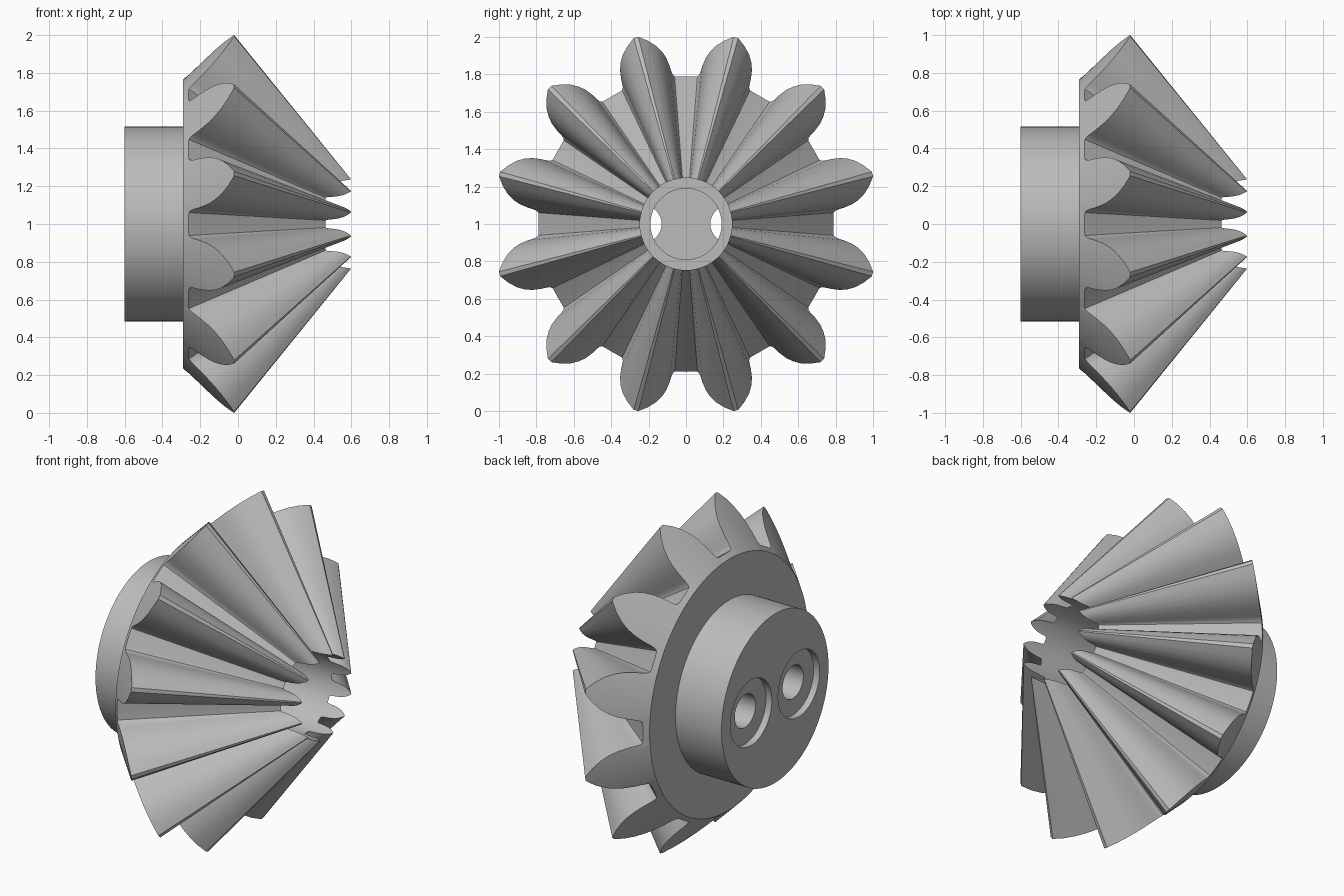
import bpy
import bmesh
from math import sin, cos, radians

cube = bpy.data.objects.get("Cube")
if cube:
    bpy.data.objects.remove(cube)

TEETH = 12
PITCH = 360 / TEETH
APEX = 0.79          # x where all tooth lines converge
TIP_X, TIP_R = -0.02, 1.032
BORE_R = 0.246

steel = bpy.data.materials.new("grey_steel")
steel.use_nodes = True
steel.diffuse_color = (0.5, 0.5, 0.5, 1)
steel.node_tree.nodes["Principled BSDF"].inputs["Base Color"].default_value = (0.5, 0.5, 0.5, 1)


def loft(name, rings, centre=(0, 0, 0)):
    """Closed solid along x from rings of (x, radius, angle) points."""
    bm = bmesh.new()
    loops = [[bm.verts.new((centre[0] + x, centre[1] + r * sin(a), centre[2] + r * cos(a)))
              for x, r, a in ring] for ring in rings]
    n = len(loops[0])
    for low, high in zip(loops, loops[1:]):
        for i in range(n):
            j = (i + 1) % n
            bm.faces.new((low[i], low[j], high[j], high[i]))
    bm.faces.new(loops[0])
    bm.faces.new(loops[-1])
    bmesh.ops.recalc_face_normals(bm, faces=bm.faces)
    mesh = bpy.data.meshes.new(name)
    bm.to_mesh(mesh)
    bm.free()
    mesh.materials.append(steel)
    obj = bpy.data.objects.new(name, mesh)
    bpy.context.collection.objects.link(obj)
    return obj


# Half of one tooth: (angle from tooth centre, radius), valley to tip
half = [(15, 0.79), (12.5, 0.79), (10.6, 0.792), (9.9, 0.802), (9.5, 0.82),
        (9.1, 0.85), (8.2, 0.895), (7.1, 0.93), (5.5, 0.965), (3.3, 1.0), (0.7, TIP_R)]
tooth = [(-a, r) for a, r in half] + [(a, r) for a, r in reversed(half[1:])]
outline = [(radians(PITCH * (k + 0.5) + a), r) for k in range(TEETH) for a, r in tooth]


def circle(x, r):
    return [(x, r, a) for a, _ in outline]


# Tooth ends lie on the back cone; flanks run to the apex until they meet the bore
back = [(TIP_X - (TIP_R - r), r, a) for a, r in outline]
front = [(APEX + (x - APEX) * BORE_R / r, BORE_R, a) for x, r, a in back]

gear = loft("bevel_gear", [
    circle(-0.6, 0.515), circle(-0.29, 0.515),      # hub
    circle(-0.29, 0.765), back, front,              # back disc and teeth
    circle(-0.1, BORE_R), circle(-0.1, 0.19),       # bore and its step
    circle(-0.3, 0.19),
], (0, 0, 1))

# Counterbored screw holes through the hub
SIDES = 48
for side in (-1, 1):
    rings = [[(x, r, radians(360 * i / SIDES)) for i in range(SIDES)]
             for x, r in ((-0.7, 0.2), (-0.56, 0.2), (-0.56, 0.1), (-0.22, 0.1))]
    cutter = loft("screw_hole_cutter", rings, (0, side * 0.23, 1))
    cutter.hide_render = True
    cut = gear.modifiers.new("screw_hole", "BOOLEAN")
    cut.operation = "DIFFERENCE"
    cut.solver = "EXACT"
    cut.object = cutter
    bpy.context.view_layer.objects.active = gear
    bpy.ops.object.modifier_apply(modifier=cut.name)
    bpy.data.objects.remove(cutter)

# Smooth flanks with crisp edges
bpy.ops.object.select_all(action="DESELECT")
gear.select_set(True)
bpy.context.view_layer.objects.active = gear
bpy.ops.object.shade_smooth_by_angle(angle=radians(30))
